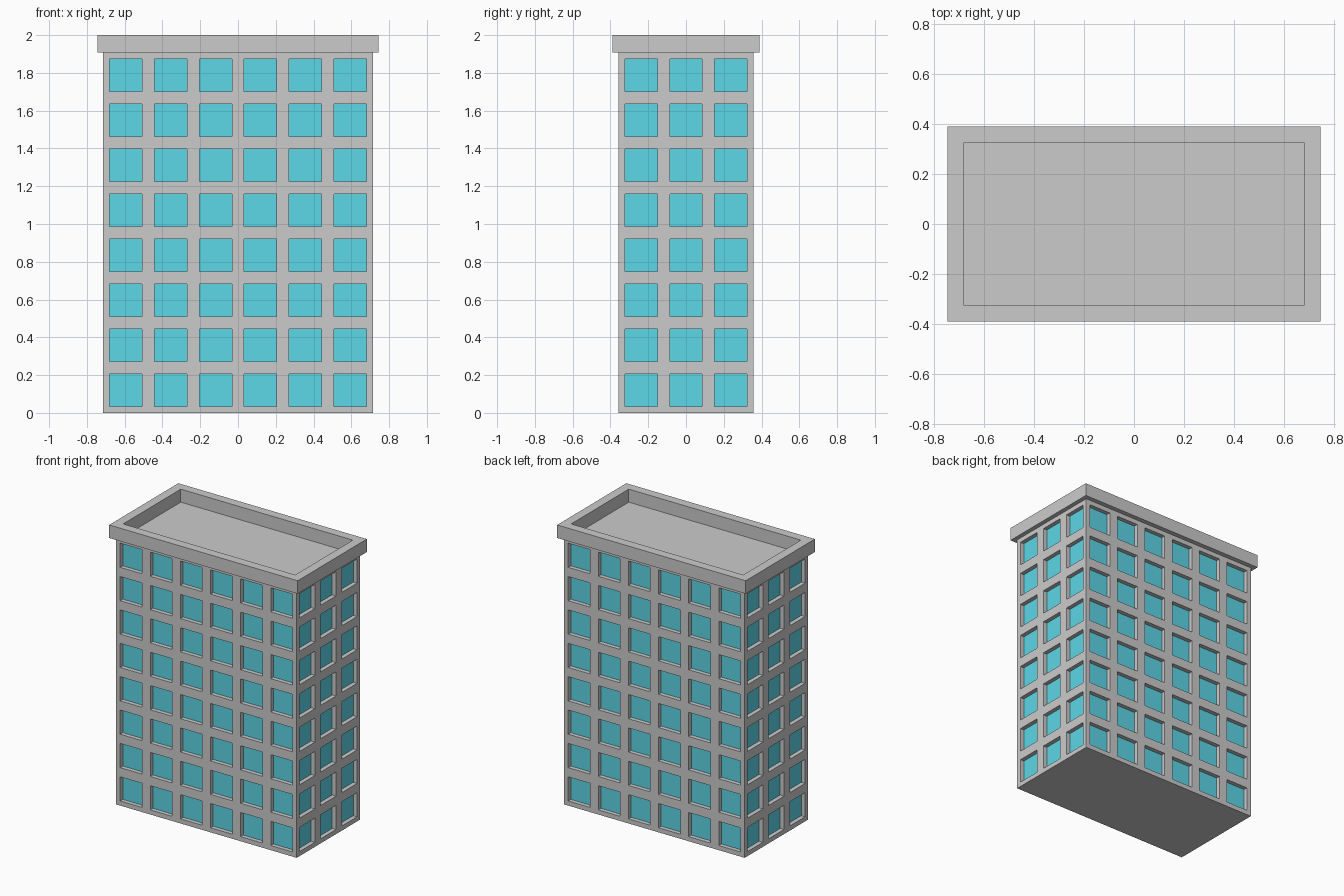
import bpy, bmesh
from mathutils import Vector, Matrix

if "Cube" in bpy.data.objects:
    bpy.data.objects.remove(bpy.data.objects["Cube"])

CELL = 0.238                      # one window bay
COLS, ROWS, SIDE = 6, 8, 3        # bays across front, floors, bays across side
WALL_TOP = 1.907
MARGIN, RECESS = 0.033, 0.03
size = Vector((COLS * CELL, SIDE * CELL, WALL_TOP))


def add_object(name, bm, material=None):
    mesh = bpy.data.meshes.new(name)
    bm.to_mesh(mesh)
    bm.free()
    obj = bpy.data.objects.new(name, mesh)
    bpy.context.collection.objects.link(obj)
    if material:
        mesh.materials.append(material)
    return obj


# Tower block: a box sliced into bays
bm = bmesh.new()
bmesh.ops.create_cube(bm, size=1, matrix=Matrix.Translation((0, 0, WALL_TOP / 2)) @ Matrix.Diagonal((*size, 1)))
for axis, count in enumerate((COLS, SIDE, ROWS)):
    normal = Vector((0, 0, 0))
    normal[axis] = 1
    start = 0 if axis == 2 else -size[axis] / 2
    for i in range(1, count):
        bmesh.ops.bisect_plane(bm, geom=bm.verts[:] + bm.edges[:] + bm.faces[:],
                               plane_co=normal * (start + size[axis] * i / count), plane_no=normal)

# Window recesses: inset every wall bay and push it straight in
bm.normal_update()
bays = [f for f in bm.faces if abs(f.normal.z) < 0.5]
bmesh.ops.inset_individual(bm, faces=bays, thickness=MARGIN, use_even_offset=True)
panes = bmesh.ops.extrude_discrete_faces(bm, faces=bays)["faces"]
bm.normal_update()
for f in bm.faces:
    f.material_index = 0
for f in panes:
    f.material_index = 1
    bmesh.ops.translate(bm, verts=f.verts[:], vec=-f.normal * RECESS)
bm.normal_update()

# Split the recessed panes into their own glass object
glass = bm.copy()
for mesh, drop in ((bm, 1), (glass, 0)):
    bmesh.ops.delete(mesh, geom=[f for f in mesh.faces if f.material_index == drop], context='FACES')
    for f in mesh.faces:
        f.material_index = 0
blue = bpy.data.materials.new("window_blue")
blue.diffuse_color = (0.11, 0.68, 0.8, 1)
blue.use_nodes = True
blue.node_tree.nodes["Principled BSDF"].inputs["Base Color"].default_value = blue.diffuse_color
add_object("walls", bm)
add_object("window_panes", glass, blue)

# Roof parapet: rectangular ring overhanging the walls
bm = bmesh.new()
loops = []
for hx, hy, z in ((0.745, 0.39, WALL_TOP), (0.745, 0.39, 2), (0.68, 0.325, 2), (0.68, 0.325, WALL_TOP)):
    loops.append([bm.verts.new((sx * hx, sy * hy, z)) for sx, sy in ((-1, -1), (1, -1), (1, 1), (-1, 1))])
for a in range(4):
    low, high = loops[a], loops[(a + 1) % 4]
    for i in range(4):
        j = (i + 1) % 4
        bm.faces.new((low[i], low[j], high[j], high[i]))
bmesh.ops.recalc_face_normals(bm, faces=bm.faces[:])
add_object("roof_parapet", bm)
